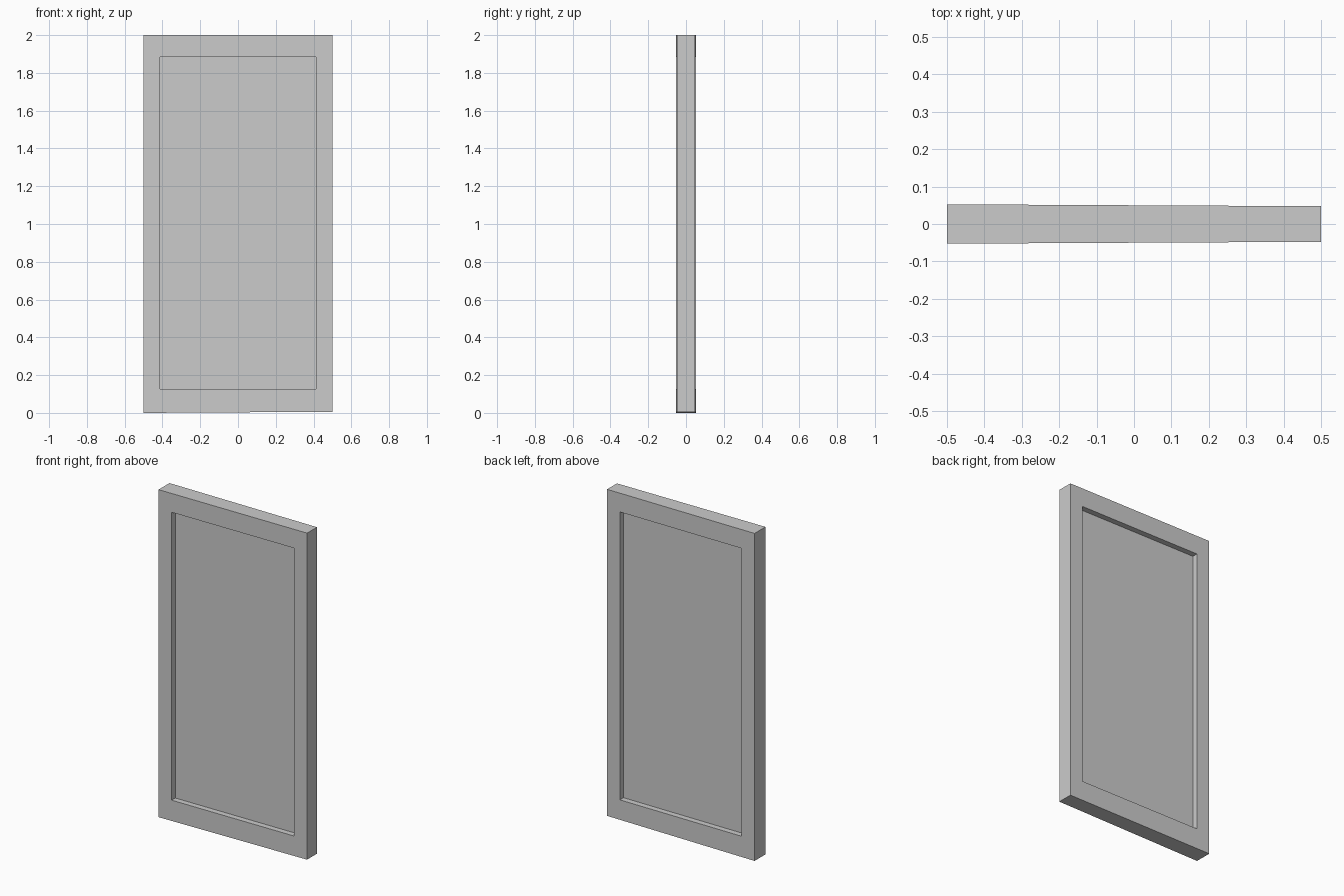
import bpy, bmesh

if "Cube" in bpy.data.objects:
    bpy.data.objects.remove(bpy.data.objects["Cube"])

# Door slab: slightly thinner and shorter towards +x
HALF_LEFT, HALF_RIGHT = 0.0525, 0.0475
RECESS = 0.035
X0, X1, Z0, Z1 = -0.412, 0.413, 0.127, 1.885


def half_thickness(x):
    return HALF_LEFT + (HALF_RIGHT - HALF_LEFT) * (x + 0.5)


bm = bmesh.new()
bmesh.ops.create_cube(bm, size=1.0)
for v in bm.verts:
    s = 1 if v.co.y > 0 else -1
    z = 2.0 if v.co.z > 0 else (0.006 if v.co.x > 0 else 0.0)
    v.co = (v.co.x, s * half_thickness(v.co.x), z)
bm.normal_update()

# Recessed panel on the front and the back, framed by stiles and rails
for face in [f for f in bm.faces if abs(f.normal.y) > 0.9]:
    s = 1 if face.normal.y > 0 else -1
    bmesh.ops.inset_individual(bm, faces=[face], thickness=0.1)
    for v in face.verts:
        x = X1 if v.co.x > 0 else X0
        z = Z1 if v.co.z > 1 else Z0
        v.co = (x, s * half_thickness(x), z)
    panel = bmesh.ops.extrude_face_region(bm, geom=[face])["geom"]
    bm.faces.remove(face) if face.is_valid else None
    for v in [g for g in panel if isinstance(g, bmesh.types.BMVert)]:
        v.co.y -= s * RECESS

bmesh.ops.recalc_face_normals(bm, faces=bm.faces)
mesh = bpy.data.meshes.new("panel_door")
bm.to_mesh(mesh)
bm.free()
door = bpy.data.objects.new("panel_door", mesh)
bpy.context.collection.objects.link(door)
